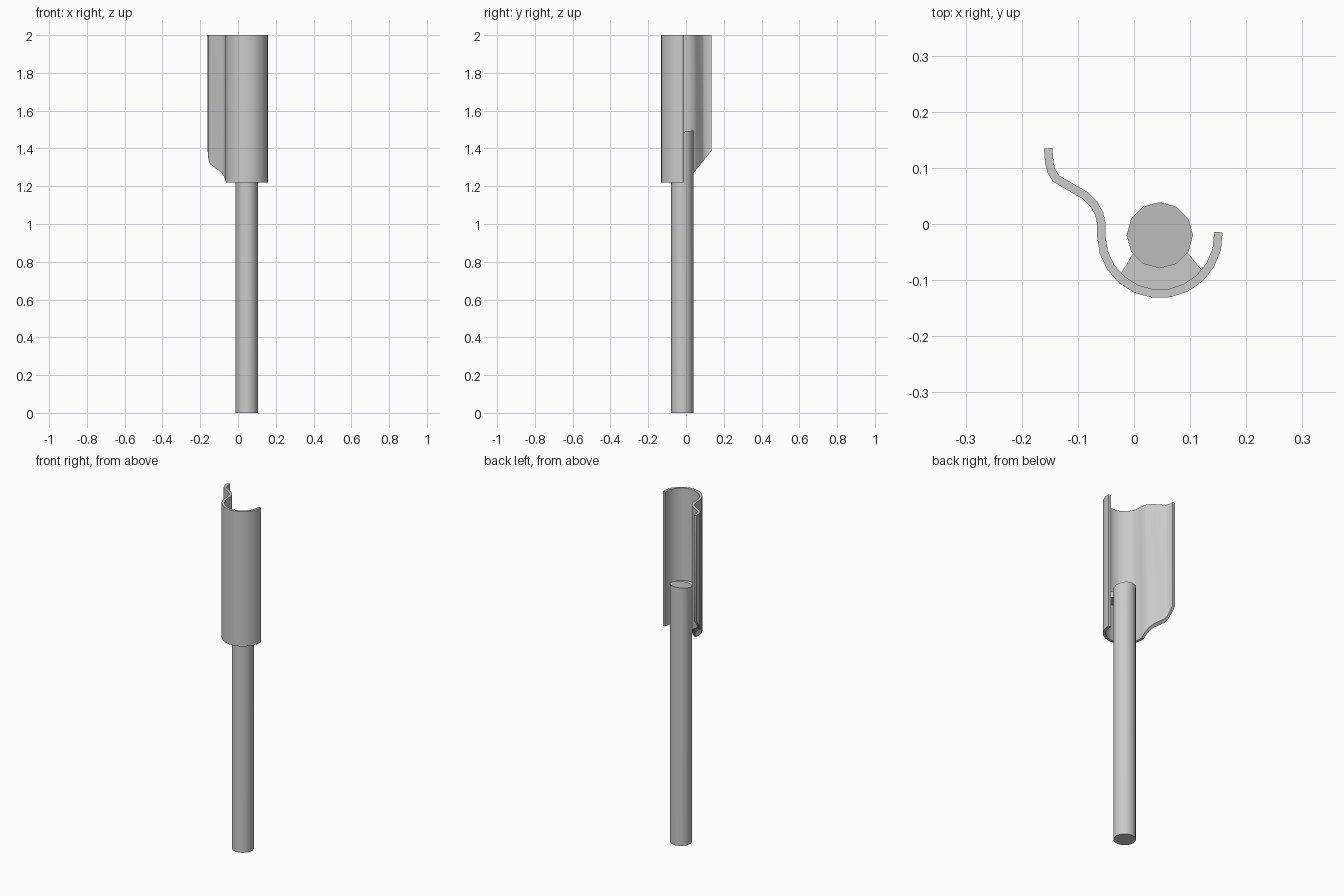
import bpy, bmesh, math
from mathutils import Vector

if "Cube" in bpy.data.objects:
    bpy.data.objects.remove(bpy.data.objects["Cube"])

CX, CY = 0.046, -0.02      # axis shared by the rod and the curved shell
R_ROD, R_IN, R_MID, THICK = 0.059, 0.097, 0.1045, 0.015


def finish(name, bm, smooth=True):
    bmesh.ops.recalc_face_normals(bm, faces=bm.faces)
    me = bpy.data.meshes.new(name)
    bm.to_mesh(me)
    bm.free()
    ob = bpy.data.objects.new(name, me)
    bpy.context.collection.objects.link(ob)
    if smooth:
        bpy.ops.object.select_all(action='DESELECT')
        ob.select_set(True)
        bpy.context.view_layer.objects.active = ob
        bpy.ops.object.shade_smooth_by_angle(angle=math.radians(40))
    return ob


def prism(name, outline, bottom, top):
    """Closed outline raised between two height functions of y."""
    bm = bmesh.new()
    lo = [bm.verts.new((x, y, bottom(y))) for x, y in outline]
    hi = [bm.verts.new((x, y, top(y))) for x, y in outline]
    n = len(outline)
    for i in range(n):
        j = (i + 1) % n
        bm.faces.new((lo[i], lo[j], hi[j], hi[i]))
    bm.faces.new(lo[::-1])
    bm.faces.new(hi)
    return finish(name, bm)


def arc(radius, a0, a1, steps):
    angles = [math.radians(a0 + (a1 - a0) * i / steps) for i in range(steps + 1)]
    return [(CX + radius * math.cos(a), CY + radius * math.sin(a)) for a in angles]


# rod with a slightly slanted top
prism("rod", arc(R_ROD, 0, 330, 11), lambda y: 0.0,
      lambda y: 1.486 + 0.16 * (y - CY))

# curved shell: S-shaped wing running into a half round
path = [(-0.153, 0.135), (-0.151, 0.11), (-0.147, 0.094), (-0.139, 0.081),
        (-0.086, 0.050), (-0.072, 0.036), (-0.062, 0.018), (-0.058, 0.0)]
path += arc(R_MID, 180, 363, 11)
pts = [Vector(p) for p in path]
bm = bmesh.new()
rings = []
for i, p in enumerate(pts):
    d1 = (p - pts[max(i - 1, 0)]).normalized() if i else (pts[1] - p).normalized()
    d2 = (pts[i + 1] - p).normalized() if i < len(pts) - 1 else d1
    t = (d1 + d2).normalized()
    offset = Vector((-t.y, t.x)) * (THICK / 2 / t.dot(d1))
    ring = []
    for q in (p + offset, p - offset):
        z_low = 1.22 + max(0.0, 1.24 * q.y)      # wing corner cut away
        ring.append((bm.verts.new((q.x, q.y, z_low)), bm.verts.new((q.x, q.y, 2.0))))
    rings.append((ring[0][0], ring[0][1], ring[1][1], ring[1][0]))
for a, b in zip(rings, rings[1:]):
    for k in range(4):
        m = (k + 1) % 4
        bm.faces.new((a[k], a[m], b[m], b[k]))
bm.faces.new(rings[0])
bm.faces.new(rings[-1][::-1])
finish("curved_shell", bm)

# small web joining the rod to the shell
web = arc(R_IN + 0.004, 225, 320, 6) + arc(R_ROD - 0.004, 329, 213, 6)
prism("joining_web", web, lambda y: 1.43, lambda y: 1.465)
